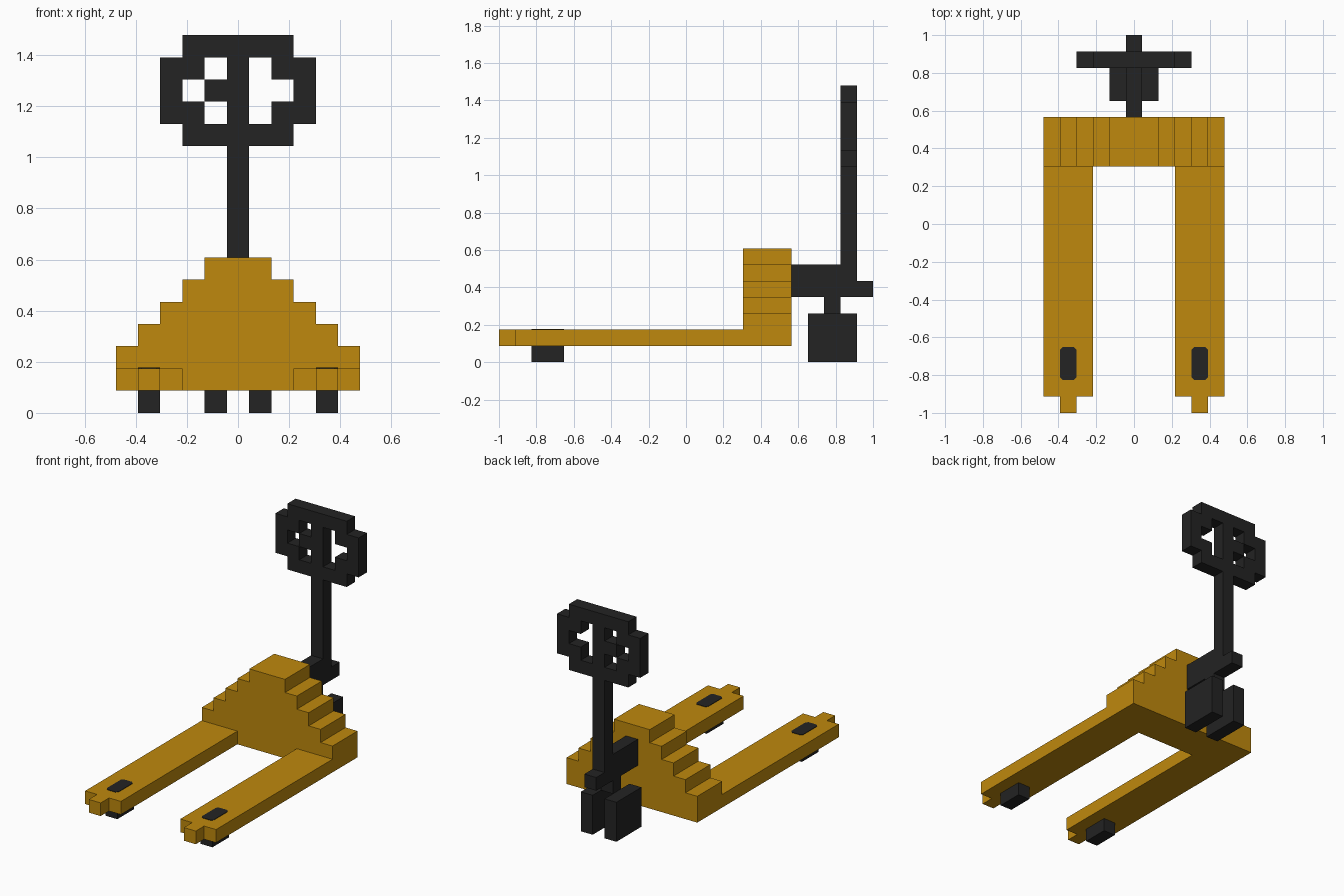
import bpy, bmesh
from math import radians
from mathutils import Vector

if "Cube" in bpy.data.objects:
    bpy.data.objects.remove(bpy.data.objects["Cube"])

U = 2 / 23  # edge length of one block


def material(name, colour):
    m = bpy.data.materials.new(name)
    m.diffuse_color = (*colour, 1)
    m.use_nodes = True
    m.node_tree.nodes["Principled BSDF"].inputs["Base Color"].default_value = m.diffuse_color
    return m


ORANGE = material("orange paint", (0.52, 0.25, 0.004))
BLACK = material("black rubber", (0.017, 0.017, 0.017))


def finish(name, bm, mat):
    mesh = bpy.data.meshes.new(name)
    bm.to_mesh(mesh)
    bm.free()
    mesh.materials.append(mat)
    ob = bpy.data.objects.new(name, mesh)
    bpy.context.collection.objects.link(ob)
    return ob


def block(x0, x1, y0, y1, z0, z1):
    """Set of cells; ranges are inclusive cell indices centred on x = y = 0."""
    return {(x, y, z) for x in range(x0, x1 + 1)
            for y in range(y0, y1 + 1) for z in range(z0, z1 + 1)}


def blocks_to_object(name, cells, mat):
    """Build only the outer faces of a set of cells."""
    bm = bmesh.new()
    for c in cells:
        centre = Vector((c[0], c[1], c[2] + 0.5))
        for axis in range(3):
            for sign in (-1, 1):
                n = Vector((0, 0, 0))
                n[axis] = sign
                if tuple(int(a + b) for a, b in zip(c, n)) in cells:
                    continue
                u = Vector((0, 0, 0))
                u[(axis + 1) % 3] = 0.5
                v = n.cross(u)
                mid = centre + n * 0.5
                bm.faces.new([bm.verts.new((mid + a * u + b * v) * U)
                              for a, b in ((-1, -1), (1, -1), (1, 1), (-1, 1))])
    bmesh.ops.remove_doubles(bm, verts=bm.verts, dist=0.001)
    bmesh.ops.dissolve_limit(bm, angle_limit=radians(1),
                             verts=bm.verts, edges=bm.edges)
    return finish(name, bm, mat)


# Stepped body with two forks and their narrow tips
frame = block(-5, 5, 4, 6, 1, 2)
for i, half in enumerate((4, 3, 2, 1)):
    frame |= block(-half, half, 4, 6, 3 + i, 3 + i)
for x in (-4, 4):
    frame |= block(x - 1, x + 1, -10, 3, 1, 1) | block(x, x, -11, -11, 1, 1)
blocks_to_object("body_and_forks", frame, ORANGE)

# Tow arm, rear pedal, axle stub, mast and pump handle
steer = (block(0, 0, 7, 9, 4, 5) | block(0, 0, 10, 11, 4, 4)
         | block(0, 0, 9, 9, 3, 3) | block(0, 0, 10, 10, 4, 16))
handle_rows = ("-#####-", "##-#-##", "#-##--#", "##-#-##", "-#####-")
for r, row in enumerate(handle_rows):
    steer |= {(c - 3, 10, 16 - r) for c, s in enumerate(row) if s == "#"}
blocks_to_object("mast_and_handle", steer, BLACK)

for side, x in (("left", -1), ("right", 1)):
    # Steering wheels at the rear
    blocks_to_object(side + "_steer_wheel", block(x, x, 8, 10, 0, 2), BLACK)
    # Load rollers below the forks
    blocks_to_object(side + "_load_roller", block(4 * x, 4 * x, -9, -8, 0, 0), BLACK)

    # Roller patch showing on the top of each fork
    bm = bmesh.new()
    w, h, c = 0.5 * U, U, 0.014
    outline = ((w, c - h), (w, h - c), (w - c, h), (c - w, h),
               (-w, h - c), (-w, c - h), (c - w, -h), (w - c, -h))
    face = bm.faces.new([bm.verts.new((4 * x * U + px, -8.5 * U + py, 2 * U))
                         for px, py in outline])
    top = bmesh.ops.extrude_face_region(bm, geom=[face])
    for v in top["geom"]:
        if isinstance(v, bmesh.types.BMVert):
            v.co.z += 0.003
    bmesh.ops.recalc_face_normals(bm, faces=bm.faces)
    finish(side + "_roller_patch", bm, BLACK)
